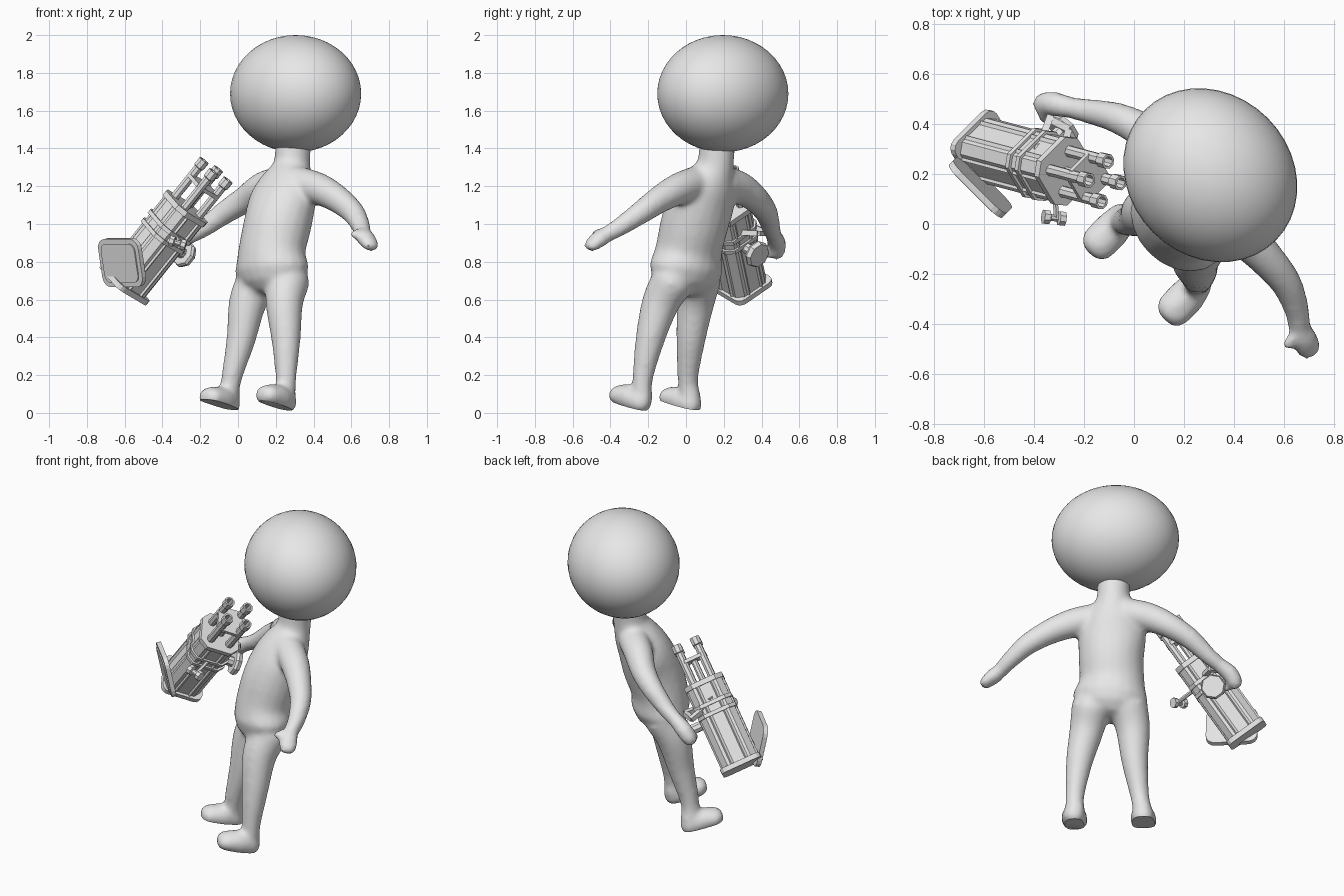
import bpy, bmesh, math
from mathutils import Vector, Matrix

if "Cube" in bpy.data.objects:
    bpy.data.objects.remove(bpy.data.objects["Cube"])

# One plain colour for everything
GREY = (0.8, 0.8, 0.8, 1)
mat = bpy.data.materials.new("plain grey")
mat.use_nodes = True
mat.diffuse_color = GREY
mat.node_tree.nodes["Principled BSDF"].inputs["Base Color"].default_value = GREY

FRONT = Vector((-1, -1, 0)).normalized()   # direction the figure faces
SIDE = Vector((1, -1, 0)).normalized()     # towards its left hand


def finish(name, bm, matrix=Matrix(), smooth=None):
    bmesh.ops.remove_doubles(bm, verts=bm.verts, dist=1e-5)
    bmesh.ops.recalc_face_normals(bm, faces=bm.faces)
    me = bpy.data.meshes.new(name)
    bm.to_mesh(me)
    bm.free()
    me.materials.clear()
    me.materials.append(mat)
    ob = bpy.data.objects.new(name, me)
    ob.matrix_world = matrix
    bpy.context.collection.objects.link(ob)
    if smooth:
        bpy.ops.object.select_all(action='DESELECT')
        ob.select_set(True)
        bpy.context.view_layer.objects.active = ob
        bpy.ops.object.shade_smooth_by_angle(angle=math.radians(smooth))
    return ob


def bridge(bm, rings):
    n = len(rings[0])
    for r0, r1 in zip(rings, rings[1:]):
        for i in range(n):
            j = (i + 1) % n
            bm.faces.new((r0[i], r0[j], r1[j], r1[i]))
    bm.faces.new(rings[0][::-1])
    bm.faces.new(rings[-1])


def limb(bm, pts, ref, n=20, steps=4):
    """Loft of ellipses along a smooth path; points are x, y, z, a, b."""
    pts = [Vector(p if len(p) == 5 else (*p, p[3])) for p in pts]
    ext = [2 * pts[0] - pts[1]] + pts + [2 * pts[-1] - pts[-2]]
    path = []
    for a, b, c, d in zip(ext, ext[1:], ext[2:], ext[3:]):
        for k in range(steps):
            t = k / steps
            path.append(0.5 * (2 * b + (c - a) * t + (2 * a - 5 * b + 4 * c - d) * t * t
                               + (3 * b - a - 3 * c + d) * t ** 3))
    path.append(pts[-1])

    def rounded(end, inner):
        out = (end.to_3d() - inner.to_3d()).normalized() * min(end[3], end[4])
        return [Vector((*(end.to_3d() + out * h), end[3] * s, end[4] * s))
                for h, s in ((0.4, 0.87), (0.7, 0.6), (0.8, 0.3))]

    path = rounded(path[0], path[1])[::-1] + path + rounded(path[-1], path[-2])
    rings = []
    for i, p in enumerate(path):
        t = (path[min(i + 1, len(path) - 1)].to_3d() - path[max(i - 1, 0)].to_3d()).normalized()
        u = (ref - t * ref.dot(t)).normalized()
        v = t.cross(u)
        rings.append([bm.verts.new(p.to_3d() + u * p[3] * math.cos(w) + v * p[4] * math.sin(w))
                      for w in (math.tau * k / n for k in range(n))])
    bridge(bm, rings)


# Body: overlapping lofts, fused into one skin
bm = bmesh.new()
limb(bm, [(.18, 0, .76, .22, .17), (.18, .015, .86, .19, .165), (.21, .045, 1, .19, .17),
          (.235, .085, 1.12, .195, .155), (.265, .125, 1.22, .16, .13),
          (.285, .155, 1.31, .1, .1), (.292, .165, 1.42, .095, .095)], SIDE)
# Legs
limb(bm, [(.265, -.07, .7, .115), (.245, -.135, .58, .1), (.254, -.19, .39, .078),
          (.254, -.23, .18, .055), (.25, -.232, .08, .055)], SIDE)
limb(bm, [(.105, .07, .7, .115), (.05, .05, .58, .1), (.016, .026, .39, .078),
          (-.035, .01, .18, .055), (-.045, .025, .08, .055)], SIDE)
# Feet
for off in (Vector((0, 0, 0)), Vector((-.3, .265, -.012))):
    limb(bm, [(*(Vector(p) + off), a, b) for p, a, b in
              (((.257, -.235, .055), .062, .06), ((.21, -.29, .08), .075, .07),
               ((.152, -.35, .095), .074, .056))], SIDE)
# Arms
limb(bm, [(.31, .06, 1.22, .09), (.43, -.04, 1.185, .085), (.53, -.14, 1.13, .073),
          (.61, -.24, 1.06, .062), (.652, -.35, .985, .05), (.662, -.42, .945, .044)], FRONT)
limb(bm, [(.23, .2, 1.22, .09), (.13, .29, 1.19, .085), (.04, .37, 1.13, .073),
          (-.07, .425, 1.06, .062), (-.18, .45, .98, .05), (-.25, .465, .94, .044)], FRONT)
# Hands: palm and thumb
limb(bm, [(.66, -.41, .95, .042), (.68, -.46, .92, .055, .045), (.705, -.505, .885, .05, .033)], FRONT)
limb(bm, [(.66, -.44, .94, .03), (.625, -.47, .95, .026), (.612, -.487, .942, .02)], SIDE)
limb(bm, [(-.24, .46, .945, .042), (-.32, .48, .9, .05), (-.365, .48, .85, .045)], FRONT)
limb(bm, [(-.33, .47, .89, .03), (-.36, .44, .86, .026), (-.35, .41, .83, .022)], SIDE)
rough = finish("body_rough", bm)
mod = rough.modifiers.new("fuse", 'REMESH')
mod.mode, mod.voxel_size = 'VOXEL', 0.015
mod = rough.modifiers.new("soften", 'SMOOTH')
mod.factor, mod.iterations = 0.5, 10
dg = bpy.context.evaluated_depsgraph_get()
fused = bpy.data.meshes.new_from_object(rough.evaluated_get(dg))
bpy.data.objects.remove(rough)

# Flat tilted soles
bm = bmesh.new()
bm.from_mesh(fused)
bmesh.ops.bisect_plane(bm, geom=bm.verts[:] + bm.edges[:] + bm.faces[:], plane_co=(0, 0, .022),
                       plane_no=Vector((0, 0, 1)) - .24 * FRONT, clear_inner=True)
bmesh.ops.holes_fill(bm, edges=[e for e in bm.edges if e.is_boundary])
finish("body", bm, smooth=45)

# Head: broad ellipsoid
bm = bmesh.new()
bmesh.ops.create_uvsphere(bm, u_segments=40, v_segments=24, radius=1)
finish("head", bm, Matrix.Translation((.305, .195, 1.69)) @ Matrix.Rotation(math.radians(-45), 4, 'Z')
       @ Matrix.Diagonal((.37, .324, .31, 1)), smooth=60)

# Gun frame: local z runs from the rear to the muzzle
D = Vector((.618, -.164, .769)).normalized()
P = Vector((-.65, -.65, .385))
P = (P - D * P.dot(D)).normalized()


def frame(x, z, origin):
    m = Matrix((x, z.cross(x), z)).transposed().to_4x4()
    m.translation = origin
    return m


GUN = frame(P, D, (-.61, .30, .67))


def block(name, half, corner, z0, z1, m=GUN, segs=1, half_y=None):
    """Square prism with cut or rounded corners."""
    bm = bmesh.new()
    hx, hy = half - corner, (half_y or half) - corner
    outline = []
    for q, (sx, sy) in enumerate(((1, 1), (-1, 1), (-1, -1), (1, -1))):
        for k in range(segs + 1):
            w = (q + k / segs) * math.pi / 2
            outline.append((sx * hx + corner * math.cos(w), sy * hy + corner * math.sin(w)))
    bridge(bm, [[bm.verts.new((x, y, z)) for x, y in outline] for z in (z0, z1)])
    return finish(name, bm, m)


def lathe(name, profile, n, m):
    bm = bmesh.new()
    bridge(bm, [[bm.verts.new((max(r, 1e-4) * math.cos(w), max(r, 1e-4) * math.sin(w), z))
                 for w in (math.tau * (k + .5) / n for k in range(n))] for r, z in profile])
    return finish(name, bm, m)


def rod(name, a, b, r, n=6):
    a, b = Vector(a), Vector(b)
    m = (b - a).to_track_quat('Z', 'Y').to_matrix().to_4x4()
    m.translation = a
    return lathe(name, [(r, 0), (r, (b - a).length)], n, m)


# Housing with flange, bands and front plate
block("gun_housing", .108, .035, 0, .53)
block("rear_flange", .125, .04, 0, .03, segs=3)
for z in (.335, .395):
    block("housing_band", .119, .04, z, z + .022)
block("front_plate", .119, .045, .52, .55)
for turn in range(4):
    for s in (-.045, .045):
        spin = Matrix.Rotation(turn * math.pi / 2, 4, 'Z')
        rod("side_rail", GUN @ spin @ Vector((.106, s, .03)), GUN @ spin @ Vector((.106, s, .52)), .012, 4)

# Four open barrels held by a clamp
for sx in (-1, 1):
    for sy in (-1, 1):
        lathe("barrel", [(.024, .5), (.024, .75), (.031, .755), (.031, .8), (.021, .8), (.021, .7)],
              8, GUN @ Matrix.Translation((sx * .058, sy * .058, 0)))
block("barrel_clamp", .082, .03, .68, .7)
rod("barrel_core", GUN @ Vector((0, 0, .54)), GUN @ Vector((0, 0, .7)), .02, 8)

# Flared rounded guard at the rear
normal = Vector((-.68, -.68, -.2)).normalized()
GUARD = frame(SIDE, normal, (-.615, .15, .795))
block("guard_rim", .15, .055, -.015, .012, GUARD, 4, .13)
block("guard_face", .125, .04, .011, .019, GUARD, 4, .105)
rod("guard_hinge", GUN @ Vector((.1, 0, .03)), GUARD @ Vector((0, -.09, -.01)), .03)

# Side grip ending in an eight-sided cap
lathe("side_grip", [(.03, 0), (.03, .08), (.068, .08), (.075, .095), (.066, .118), (0, .118)], 8,
      GUN @ Matrix.Translation((-.1, 0, .32)) @ Matrix.Rotation(-math.pi / 2, 4, 'Y'))

# Bracket from the housing to the hand
rod("bracket_arm", (-.385, .29, 1.02), (-.335, .43, .95), .02, 4)
rod("bracket_bar", (-.34, .42, .95), (-.26, .38, .95), .02, 4)
rod("bracket_foot", (-.26, .38, .95), GUN @ Vector((-.1, 0, .42)), .02, 4)
rod("bracket_pin", (-.395, .27, 1.0), (-.375, .3, 1.06), .025, 8)

# Spool-shaped knob on a stem
rod("knob_stem", GUN @ Vector((0, .1, .4)), (-.31, .025, .9), .012)
knob = Vector((1, -.1, -.3)).to_track_quat('Z', 'Y').to_matrix().to_4x4()
knob.translation = (-.32, .025, .9)
lathe("knob", [(.03, -.045), (.03, -.02), (.015, -.015), (.015, .015), (.03, .02), (.03, .045)], 8, knob)
